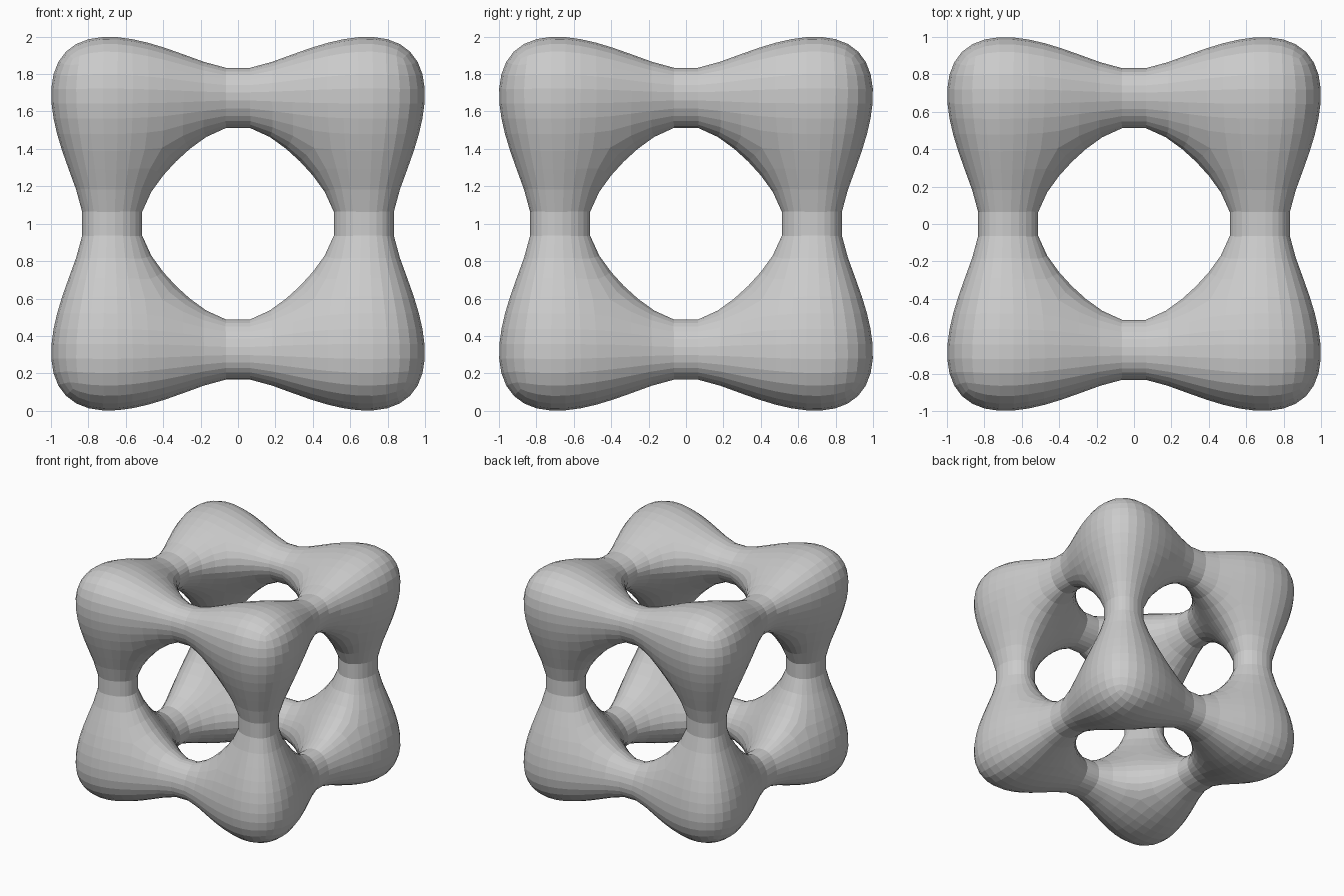
import bpy, bmesh, math
from mathutils import Vector

if "Cube" in bpy.data.objects:
    bpy.data.objects.remove(bpy.data.objects["Cube"])

# Rounded lattice: x^4-5x^2 + y^4-5y^2 + z^4-5z^2 + C = 0, scaled to span -1..1
C = 11.33
S = math.sqrt((5 + math.sqrt(25 - 4 * (C - 12.5))) / 2)


def project(p, steps):
    """Walk a point along the gradient onto the lattice surface."""
    for _ in range(steps):
        q = p * S
        f = sum(c ** 4 - 5 * c ** 2 for c in q) + C
        g = Vector([4 * c ** 3 - 10 * c for c in q]) * S
        d = g * (-f / max(g.length_squared, 1e-6))
        if d.length > 0.06:
            d.length = 0.06
        p = p + d
    return p


# Blocky frame: 3x3x3 cells, keeping the 8 corners and 12 edge bars
bm = bmesh.new()
edges = (-0.95, -0.42, 0.42, 0.95)
verts = {}


def vert(i):
    if i not in verts:
        verts[i] = bm.verts.new([edges[k] for k in i])
    return verts[i]


def solid(c):
    return all(0 <= k <= 2 for k in c) and sum(k == 1 for k in c) <= 1


cells = [(x, y, z) for x in range(3) for y in range(3) for z in range(3)]
for c in filter(solid, cells):
    for axis in range(3):
        for side in (0, 1):
            n = list(c)
            n[axis] += 2 * side - 1
            if solid(n):
                continue
            u, v = (axis + 1) % 3, (axis + 2) % 3
            quad = []
            for du, dv in ((0, 0), (1, 0), (1, 1), (0, 1)):
                i = list(c)
                i[axis] += side
                i[u] += du
                i[v] += dv
                quad.append(vert(tuple(i)))
            bm.faces.new(quad if side else quad[::-1])

# Refine, then alternate relaxing and projecting onto the smooth form
bmesh.ops.subdivide_edges(bm, edges=bm.edges[:], cuts=6, use_grid_fill=True)
for rnd in range(14):
    for v in bm.verts:
        v.co = project(v.co, 5)
    if rnd < 13:
        bmesh.ops.smooth_vert(bm, verts=bm.verts[:], factor=0.5,
                              use_axis_x=True, use_axis_y=True, use_axis_z=True)
for v in bm.verts:
    v.co = project(v.co, 12)
bmesh.ops.translate(bm, verts=bm.verts[:], vec=(0, 0, 1))
bmesh.ops.recalc_face_normals(bm, faces=bm.faces[:])

mesh = bpy.data.meshes.new("rounded_lattice")
bm.to_mesh(mesh)
bm.free()
obj = bpy.data.objects.new("rounded_lattice", mesh)
bpy.context.collection.objects.link(obj)
